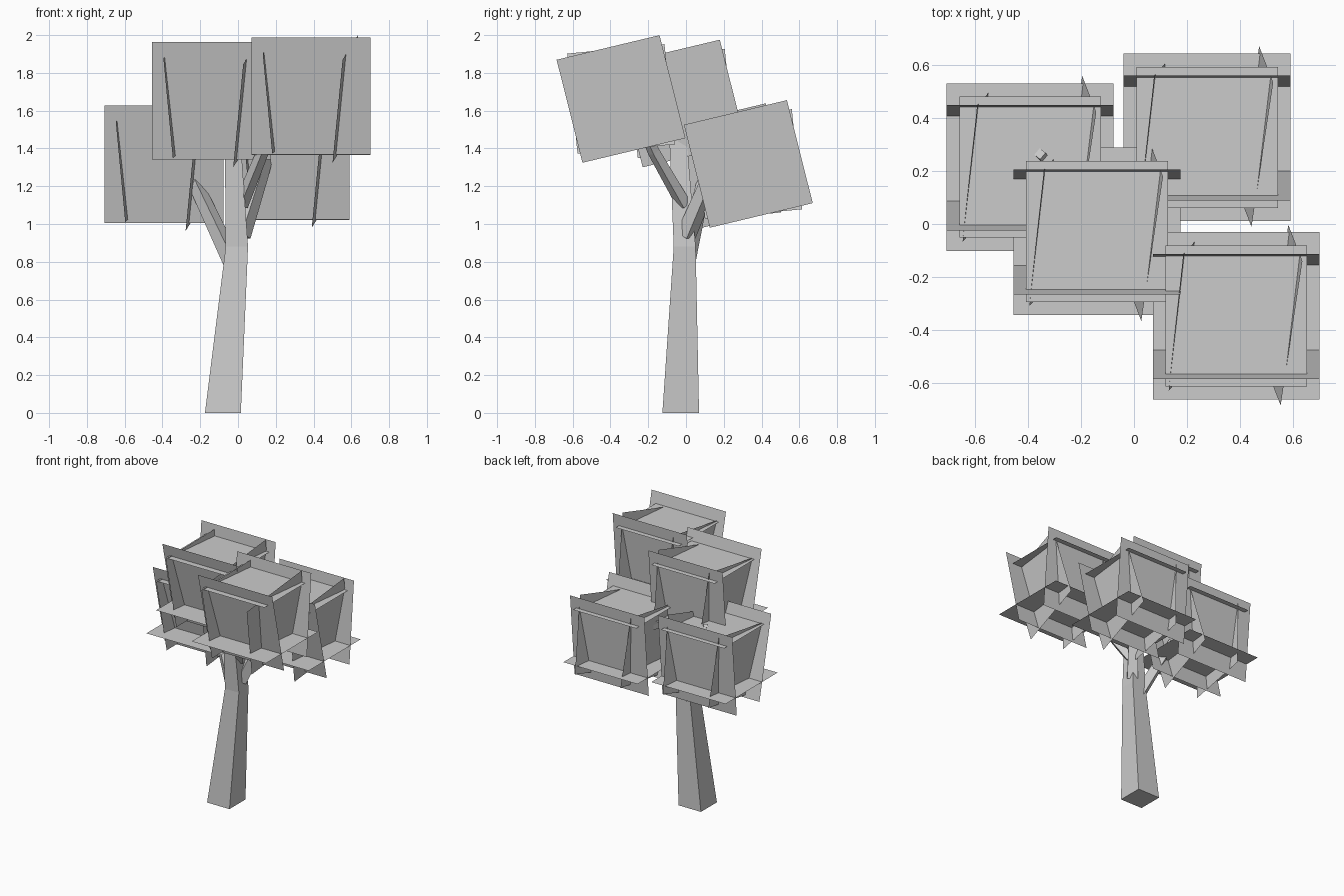
import bpy
from mathutils import Vector, Matrix
from math import radians

if "Cube" in bpy.data.objects:
    bpy.data.objects.remove(bpy.data.objects["Cube"])


def make_object(name, verts, faces):
    mesh = bpy.data.meshes.new(name)
    mesh.from_pydata([tuple(v) for v in verts], [], faces)
    mesh.update()
    obj = bpy.data.objects.new(name, mesh)
    bpy.context.collection.objects.link(obj)
    return obj


def limb(name, rings, side=Vector((1, 0, 0)), depth=Vector((0, 1, 0))):
    """Four-sided tapered limb; each ring is x, y, z, half width, half depth."""
    verts, faces = [], []
    for x, y, z, hw, hd in rings:
        verts += [Vector((x, y, z)) + side * sx * hw + depth * sy * hd
                  for sx, sy in ((-1, -1), (1, -1), (1, 1), (-1, 1))]
    for r in range(len(rings) - 1):
        for i in range(4):
            j = (i + 1) % 4
            faces.append((4 * r + i, 4 * r + j, 4 * r + 4 + j, 4 * r + 4 + i))
    last = 4 * (len(rings) - 1)
    faces += [(3, 2, 1, 0), (last, last + 1, last + 2, last + 3)]
    return make_object(name, verts, faces)


def branch(name, rings):
    """Limb whose sections stand square to its direction."""
    axis = (Vector(rings[-1][:3]) - Vector(rings[0][:3])).normalized()
    side = axis.cross(Vector((0, 0, 1))).normalized()
    return limb(name, [(x, y, z, h, h) for x, y, z, h in rings],
                side, axis.cross(side))


def tilted(angle, size):
    """Upright edge vector tilted about x."""
    return Matrix.Rotation(radians(angle), 3, 'X') @ Vector((0, 0, size))


# Leaf cards of one cluster: centre offset and two edge vectors (a x b points outward)
CARDS = [
    ((-0.2025, 0.003, -0.015), (-0.055, -0.515, -0.05), (-0.05, -0.055, 0.53)),  # left
    ((0.182, 0.003, -0.015), (0.082, 0.545, 0.13), (0.053, -0.137, 0.545)),      # right
    ((0, -0.167, 0), (0.63, 0, 0), tilted(13, 0.637)),                           # front
    ((0, 0.207, 0), (-0.63, 0, 0), tilted(-5, 0.625)),                           # back
    ((0, 0, 0.225), (0.535, 0, 0), (0, 0.532, 0)),                               # top
    ((0, 0, -0.17), (-0.63, 0, 0), (0, 0.632, 0)),                               # bottom
]


def leaf_cluster(name, centre):
    verts, faces = [], []
    for off, a, b in CARDS:
        c = Vector(centre) + Vector(off)
        a, b = Vector(a) / 2, Vector(b) / 2
        n = len(verts)
        verts += [c - a - b, c + a - b, c + a + b, c - a + b]
        faces.append((n, n + 1, n + 2, n + 3))
    return make_object(name, verts, faces)


# Trunk, running up into the middle leaf cluster
limb("trunk", [(-0.08, -0.028, 0, 0.095, 0.097),
               (-0.006, -0.007, 0.88, 0.059, 0.058),
               (-0.03, -0.045, 1.5, 0.04, 0.045)])

# Side branches
branch("left_branch", [(-0.03, 0.0, 0.80, 0.036),
                       (-0.22, 0.09, 1.20, 0.028),
                       (-0.355, 0.265, 1.55, 0.016)])
branch("back_right_branch", [(0.015, 0.0, 0.94, 0.038),
                             (0.12, 0.14, 1.27, 0.032),
                             (0.18, 0.21, 1.45, 0.02)])
branch("front_right_branch", [(0.015, -0.01, 1.10, 0.028),
                              (0.13, -0.17, 1.38, 0.023),
                              (0.22, -0.27, 1.6, 0.016)])

# Foliage
leaf_cluster("left_leaves", (-0.392, 0.215, 1.316))
leaf_cluster("middle_leaves", (-0.14, -0.028, 1.653))
leaf_cluster("back_right_leaves", (0.276, 0.327, 1.333))
leaf_cluster("front_right_leaves", (0.386, -0.347, 1.677))
